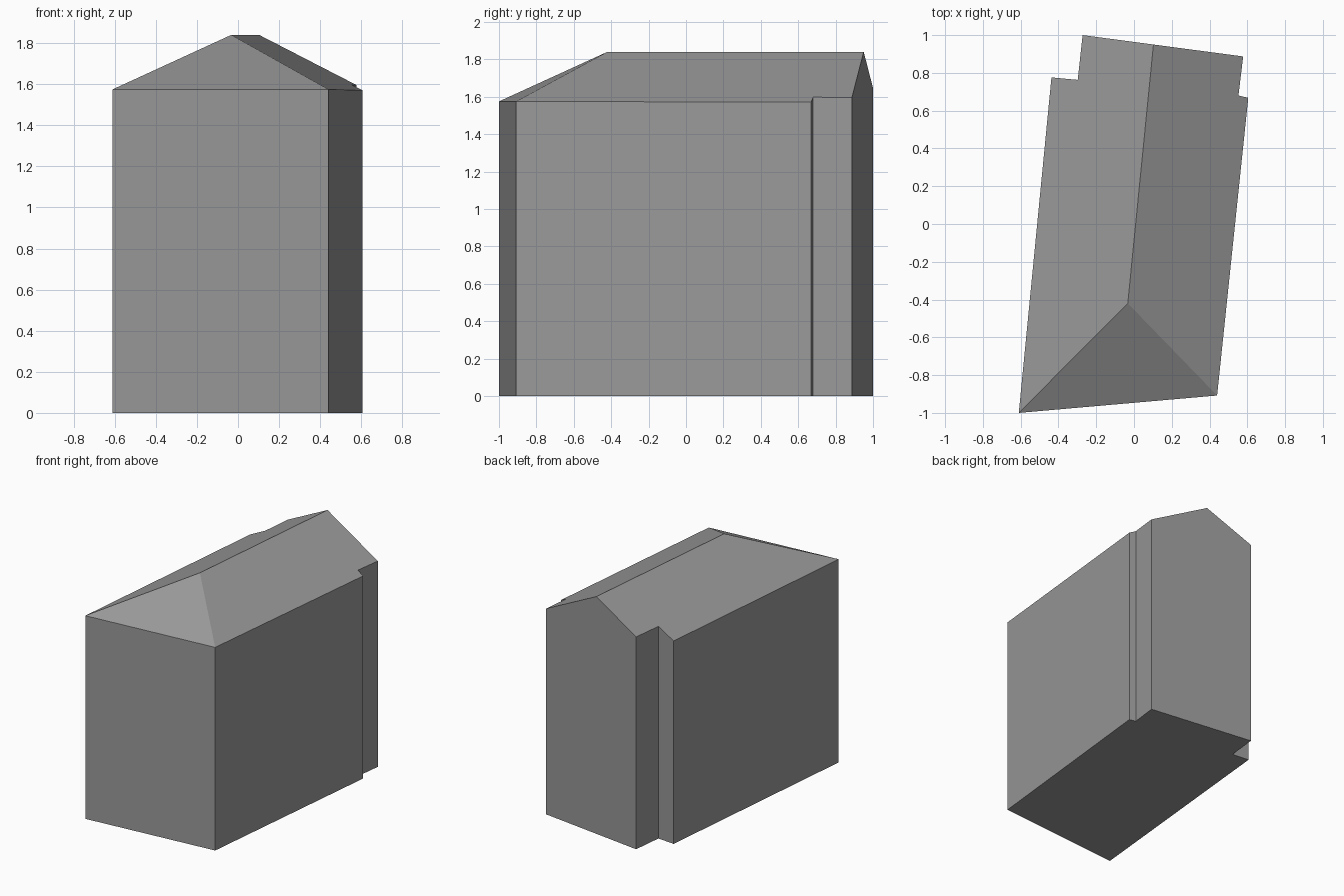
import bpy, bmesh
from mathutils import Vector

cube = bpy.data.objects.get("Cube")
if cube:
    bpy.data.objects.remove(cube, do_unlink=True)

# One plain grey for walls and roof
grey = bpy.data.materials.new("plain grey")
grey.use_nodes = True
colour = (0.32, 0.32, 0.32, 1)
grey.diffuse_color = colour
grey.node_tree.nodes["Principled BSDF"].inputs["Base Color"].default_value = colour

EAVES, RIDGE = 1.575, 1.84

# Skewed footprint with a notch on each side near the back
footprint = [(-0.61, -1.0), (0.44, -0.908), (0.605, 0.668), (0.553, 0.68),
             (0.578, 0.887), (-0.272, 1.0), (-0.298, 0.763), (-0.437, 0.776)]
front_right = Vector((*footprint[0], EAVES))
front_left = Vector((*footprint[1], EAVES))
ridge_front = Vector((-0.033, -0.42, RIDGE))
ridge_back = Vector((0.103, 0.95, RIDGE))

# Walls: footprint extruded above the ridge
bm = bmesh.new()
base = bm.faces.new([bm.verts.new((x, y, 0)) for x, y in footprint])
top = bmesh.ops.extrude_face_region(bm, geom=[base], use_keep_orig=True)["geom"]
bmesh.ops.translate(bm, vec=(0, 0, RIDGE + 0.5),
                    verts=[v for v in top if isinstance(v, bmesh.types.BMVert)])
bmesh.ops.recalc_face_normals(bm, faces=bm.faces)


def roof_cut(a, b, c):
    """Trim everything above the plane through three points and close it."""
    normal = (b - a).cross(c - a).normalized()
    if normal.z < 0:
        normal.negate()
    cut = bmesh.ops.bisect_plane(bm, geom=bm.verts[:] + bm.edges[:] + bm.faces[:],
                                 dist=0.0001, plane_co=a, plane_no=normal,
                                 clear_outer=True)["geom_cut"]
    bmesh.ops.contextual_create(bm, geom=[e for e in cut if isinstance(e, bmesh.types.BMEdge)])


# Roof: two long slopes and a hip at the front, gable at the back
roof_cut(front_right, ridge_front, ridge_back)
roof_cut(front_left, ridge_front, ridge_back)
roof_cut(front_right, front_left, ridge_front)
bmesh.ops.remove_doubles(bm, verts=bm.verts, dist=0.001)
bmesh.ops.recalc_face_normals(bm, faces=bm.faces)

mesh = bpy.data.meshes.new("building")
bm.to_mesh(mesh)
bm.free()
mesh.materials.append(grey)
building = bpy.data.objects.new("building", mesh)
bpy.context.collection.objects.link(building)
